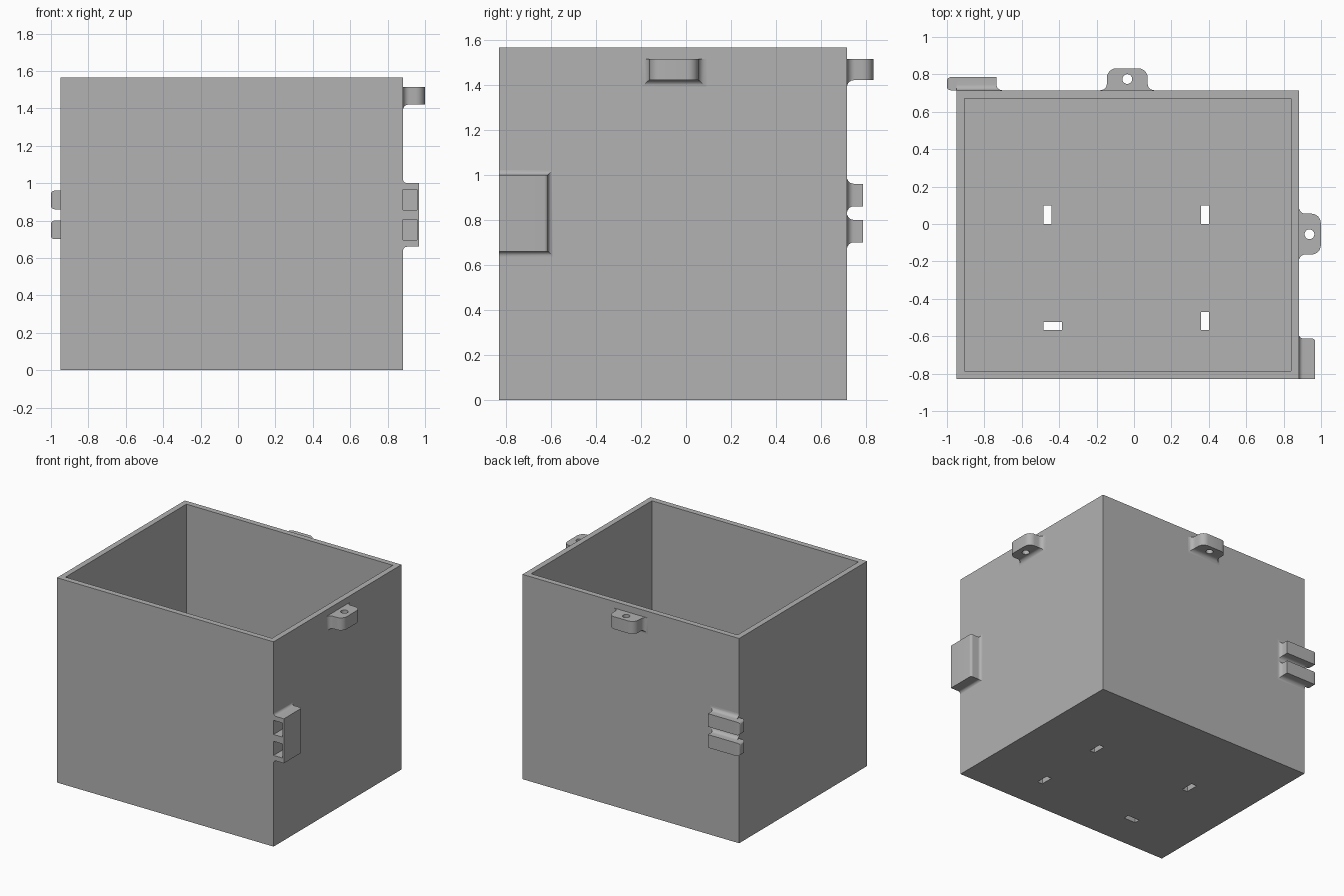
import bpy, bmesh, math
from mathutils import Vector

if "Cube" in bpy.data.objects:
    bpy.data.objects.remove(bpy.data.objects["Cube"], do_unlink=True)

grey = bpy.data.materials.new("plain grey")
grey.use_nodes = True
grey.diffuse_color = (0.445, 0.445, 0.445, 1)
grey.node_tree.nodes["Principled BSDF"].inputs["Base Color"].default_value = grey.diffuse_color

X0, X1, Y0, Y1, TOP, WALL = -0.95, 0.882, -0.83, 0.715, 1.565, 0.043


def finish(name, bm):
    bmesh.ops.recalc_face_normals(bm, faces=bm.faces)
    mesh = bpy.data.meshes.new(name)
    bm.to_mesh(mesh)
    bm.free()
    mesh.materials.append(grey)
    obj = bpy.data.objects.new(name, mesh)
    bpy.context.collection.objects.link(obj)
    return obj


def activate(obj):
    bpy.ops.object.select_all(action='DESELECT')
    obj.select_set(True)
    bpy.context.view_layer.objects.active = obj


def block(name, lo, hi, bevel=0, bevel_rule=None):
    bm = bmesh.new()
    bmesh.ops.create_cube(bm, size=1)
    lo, hi = Vector(lo), Vector(hi)
    for v in bm.verts:
        v.co = (lo + hi) / 2 + v.co * (hi - lo)
    if bevel:
        edges = [e for e in bm.edges if bevel_rule(e)]
        bmesh.ops.bevel(bm, geom=edges, offset=bevel, segments=5, profile=0.5, affect='EDGES')
    return finish(name, bm)


def pin(name, x, y, z, radius):
    bm = bmesh.new()
    bmesh.ops.create_cone(bm, cap_ends=True, segments=32, radius1=radius, radius2=radius, depth=0.4)
    bmesh.ops.translate(bm, verts=bm.verts, vec=(x, y, z))
    return finish(name, bm)


def cut(obj, cutters):
    activate(obj)
    for cutter in cutters:
        mod = obj.modifiers.new("cut", 'BOOLEAN')
        mod.operation, mod.solver, mod.object = 'DIFFERENCE', 'EXACT', cutter
        bpy.ops.object.modifier_apply(modifier=mod.name)
        bpy.data.objects.remove(cutter, do_unlink=True)


def smooth(obj):
    activate(obj)
    bpy.ops.object.shade_smooth_by_angle(angle=math.radians(30))


def boss(name, side, u, z, depth, fillet, rounding):
    """Block standing out of a wall, with wall fillets and rounded outer
    edges given per edge as (low u, high u, low z, high z)."""
    rf, rr = max(fillet), max(rounding)
    steps = [math.radians(15 * i) for i in range(7)]
    depths = [rf * (1 - math.cos(a)) for a in steps]
    if rr:
        depths += [depth - rr + rr * math.sin(a) for a in steps]
    else:
        depths.append(depth)

    def grow(d, f, r):
        out = 0
        if d < f:
            out += f - math.sqrt(max(0, f * f - (f - d) ** 2))
        e = d - (depth - r)
        if r and e > 0:
            out -= r - math.sqrt(max(0, r * r - e * e))
        return out

    bm = bmesh.new()
    rings = []
    for d in depths:
        a, b, c, e = [grow(d, f, r) for f, r in zip(fillet, rounding)]
        corners = [(u[0] - a, z[0] - c), (u[1] + b, z[0] - c),
                   (u[1] + b, z[1] + e), (u[0] - a, z[1] + e)]
        rings.append([bm.verts.new((X1 + d, p, q) if side == "right" else (p, Y1 + d, q))
                      for p, q in corners])
    for r0, r1 in zip(rings, rings[1:]):
        for i in range(4):
            j = (i + 1) % 4
            bm.faces.new((r0[i], r0[j], r1[j], r1[i]))
    bm.faces.new(rings[0])
    bm.faces.new(rings[-1])
    bmesh.ops.remove_doubles(bm, verts=bm.verts, dist=1e-5)
    return finish(name, bm)


# Open box with four slots through the floor
box = block("box", (X0, Y0, 0), (X1, Y1, TOP))
slots = [(-0.485, -0.44, 0, 0.1), (0.358, 0.4, 0, 0.1),
         (0.358, 0.4, -0.568, -0.47), (-0.485, -0.385, -0.566, -0.523)]
cut(box, [block("cavity", (X0 + WALL, Y0 + WALL, WALL), (X1 - WALL, Y1 - WALL, 2))]
    + [block("slot", (a, c, -0.1), (b, d, 0.2)) for a, b, c, d in slots])

# Screw lugs near the rim
LUG_Z = (1.42, 1.515)
for name, side, u, hole in [("back_lug", "back", (-0.145, 0.073), (-0.036, 0.775)),
                            ("left_lug", "right", (-0.163, 0.055), (0.938, -0.055))]:
    lug = boss(name, side, u, LUG_Z, 0.117, (0.035, 0.035, 0.03, 0), (0.05, 0.05, 0, 0))
    cut(lug, [pin("hole", *hole, 1.47, 0.026)])
    smooth(lug)

# Socket on the side wall, with two pockets open to the front
CLIPS = [(0.70, 0.80), (0.86, 0.96)]
socket = boss("socket", "right", (Y0, -0.612), (0.66, 1.0), 0.087,
              (0, 0.022, 0.022, 0.022), (0, 0.018, 0, 0))
cut(socket, [block("pocket", (X1 - 0.02, Y0 - 0.1, a - 0.003), (0.957, -0.65, b + 0.005))
             for a, b in CLIPS])
smooth(socket)

# Pair of clips on the back wall, with rounded tips past the corner
for label, (a, b) in zip(("lower", "upper"), CLIPS):
    smooth(boss(label + "_clip", "back", (X0, -0.735), (a, b), 0.07,
                (0, 0.03, 0.03, 0.03), (0, 0, 0, 0)))
    smooth(block(label + "_clip_tip", (-1, Y1, a), (X0, Y1 + 0.07, b), 0.02,
                 lambda e: all(v.co.x < -0.99 for v in e.verts)))
